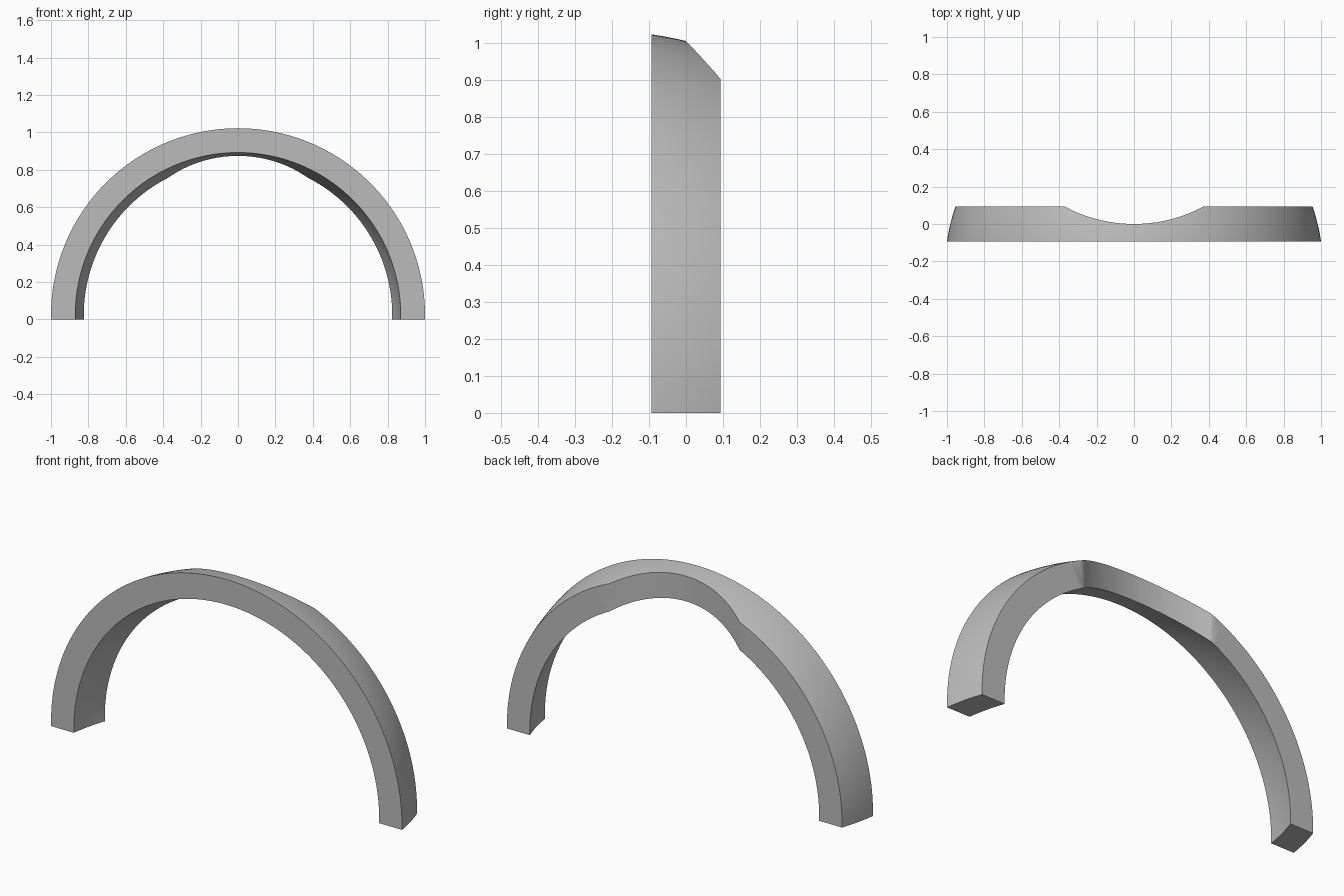
import bpy, bmesh
from math import sin, cos, pi, sqrt

if "Cube" in bpy.data.objects:
    bpy.data.objects.remove(bpy.data.objects["Cube"])

DEPTH = 0.0935      # half depth of the band
THICK = 0.13        # radial thickness
LIFT = 0.022        # straight foot below the half circle
CENTRE_Y = -0.237   # the outside is a slice of a large ball
BALL = sqrt(1 + (-DEPTH - CENTRE_Y) ** 2)
STEPS, RINGS = 96, 8

grey = bpy.data.materials.new("plain_grey")
grey.use_nodes = True
grey.diffuse_color = (0.5, 0.5, 0.5, 1)
grey.node_tree.nodes["Principled BSDF"].inputs["Base Color"].default_value = (0.5, 0.5, 0.5, 1)


def make_object(name, bm):
    bmesh.ops.recalc_face_normals(bm, faces=bm.faces)
    mesh = bpy.data.meshes.new(name)
    bm.to_mesh(mesh)
    bm.free()
    mesh.materials.append(grey)
    obj = bpy.data.objects.new(name, mesh)
    bpy.context.collection.objects.link(obj)
    return obj


# Cross-section: outside front to back, then inside back to front
depths = [-DEPTH + 2 * DEPTH * i / RINGS for i in range(RINGS + 1)]
outer = [(sqrt(BALL ** 2 - (y - CENTRE_Y) ** 2), y) for y in depths]
section = outer + [(r - THICK, y) for r, y in reversed(outer)]

# Sweep the section over the half circle, with short straight feet
stations = [(0, 0)] + [(pi * i / STEPS, LIFT) for i in range(STEPS + 1)] + [(pi, 0)]
bm = bmesh.new()
loops = [[bm.verts.new((r * cos(a), y, r * sin(a) + z)) for r, y in section]
         for a, z in stations]
n = len(section)
for low, high in zip(loops, loops[1:]):
    for i in range(n):
        j = (i + 1) % n
        if i == n - 1 or i == RINGS:      # flat front and back
            bm.faces.new((low[i], low[j], high[j], high[i]))
        else:
            bm.faces.new((low[i], low[j], high[j], high[i]))
bm.faces.new(loops[0])
bm.faces.new(loops[-1])
band = make_object("arched_band", bm)

# Upright round cutter for the hollow at the back of the crown
SCOOP = 0.783
bm = bmesh.new()
bmesh.ops.create_cone(bm, cap_ends=True, segments=160, radius1=SCOOP, radius2=SCOOP, depth=1)
bmesh.ops.translate(bm, verts=bm.verts, vec=(0, SCOOP, 0.9))
cutter = make_object("crown_cutter", bm)
cutter.hide_render = True

hollow = band.modifiers.new("crown_hollow", "BOOLEAN")
hollow.operation = "DIFFERENCE"
hollow.solver = "EXACT"
hollow.object = cutter

bpy.ops.object.select_all(action="DESELECT")
band.select_set(True)
bpy.context.view_layer.objects.active = band
bpy.ops.object.modifier_apply(modifier=hollow.name)
bpy.data.objects.remove(cutter)
bpy.ops.object.shade_smooth_by_angle(angle=pi / 6)
